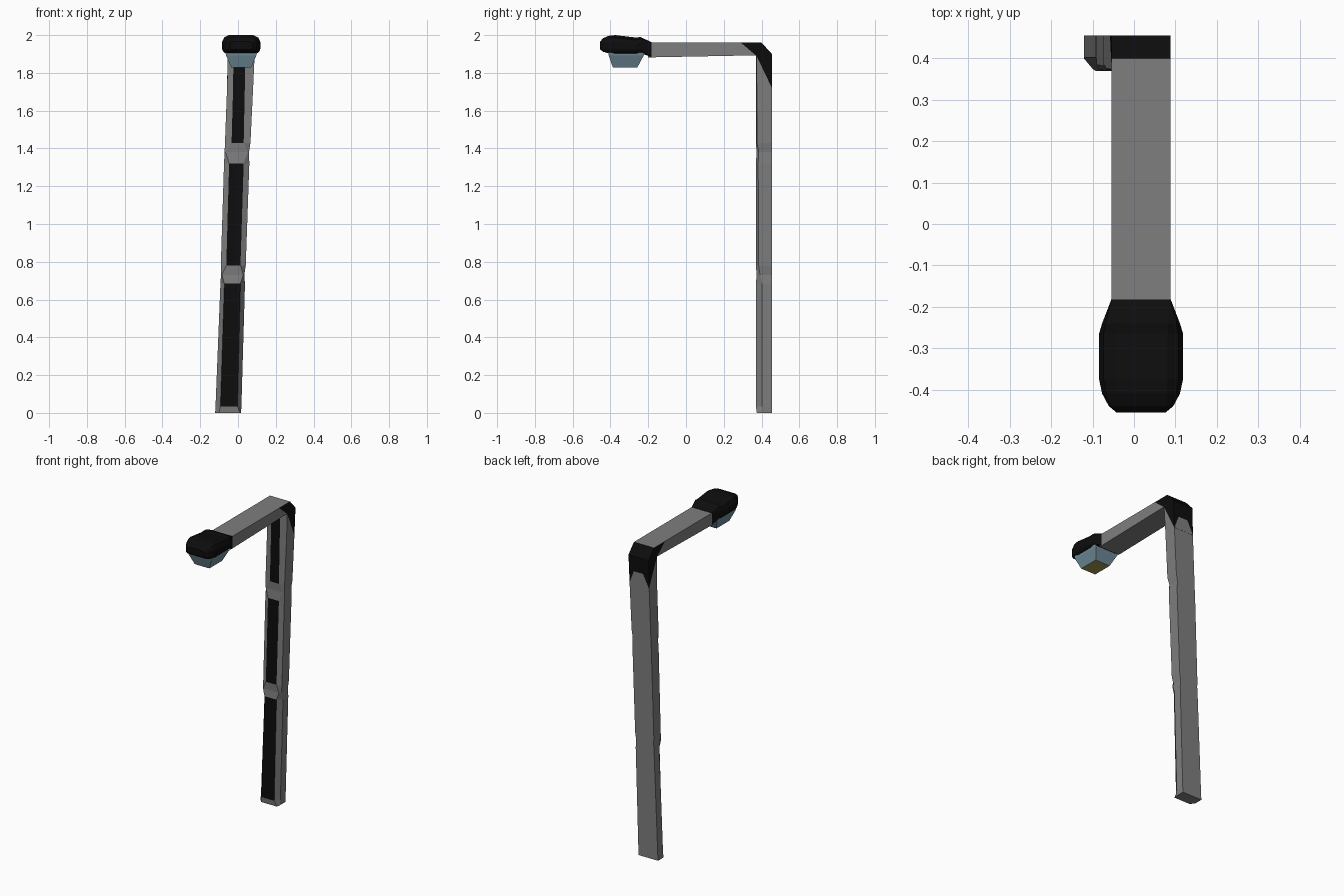
import bpy, bmesh

if "Cube" in bpy.data.objects:
    bpy.data.objects.remove(bpy.data.objects["Cube"])


def material(name, col):
    m = bpy.data.materials.new(name)
    m.diffuse_color = (*col, 1)
    m.use_nodes = True
    m.node_tree.nodes["Principled BSDF"].inputs["Base Color"].default_value = m.diffuse_color
    return m


GREY = material("grey_metal", (0.21, 0.21, 0.21))
DARK = material("dark_trim", (0.004, 0.004, 0.004))
GLASS = material("blue_glass", (0.17, 0.28, 0.34))
GLOW = material("lamp_glow", (0.36, 0.32, 0.08))


def loft(name, rings, mats, pick=lambda i, j: 0):
    """Skin closed rings of equal length; pick(i, j) is the material of span i, side j
    (i = -1 for the first cap, None for the last cap)."""
    bm = bmesh.new()
    vs = [[bm.verts.new(p) for p in r] for r in rings]
    n = len(rings[0])
    for i in range(len(vs) - 1):
        for j in range(n):
            k = (j + 1) % n
            f = bm.faces.new((vs[i][j], vs[i][k], vs[i + 1][k], vs[i + 1][j]))
            f.material_index = pick(i, j)
    bm.faces.new(vs[0][::-1]).material_index = pick(-1, 0)
    bm.faces.new(vs[-1]).material_index = pick(None, 0)
    bmesh.ops.recalc_face_normals(bm, faces=bm.faces)
    me = bpy.data.meshes.new(name)
    bm.to_mesh(me)
    bm.free()
    for m in mats:
        me.materials.append(m)
    ob = bpy.data.objects.new(name, me)
    bpy.context.collection.objects.link(ob)
    return ob


XL, XR, XC = -0.054, 0.088, 0.017   # arm sides and centre
BACK, FRONT = 0.455, 0.37

# Leaning pole: z, left, right, panel left, panel right, side y, front y
stations = [
    (0.00, -0.121, 0.016, -0.100, 0.012, 0.400, 0.375),
    (0.035, -0.119, 0.018, -0.093, -0.003, 0.402, 0.370),
    (0.685, -0.093, 0.037, -0.072, 0.013, 0.402, 0.370),
    (0.73, -0.090, 0.033, -0.085, 0.028, 0.392, 0.374),
    (0.78, -0.091, 0.041, -0.062, 0.013, 0.385, 0.370),
    (1.32, -0.074, 0.060, -0.047, 0.030, 0.382, 0.370),
    (1.38, -0.071, 0.058, -0.066, 0.052, 0.385, 0.374),
    (1.43, -0.069, 0.066, -0.034, 0.030, 0.376, 0.370),
    (1.72, -0.058, 0.080, -0.026, 0.036, 0.375, 0.370),
]
rings = [[(l, BACK, z), (r, BACK, z), (r, ys, z), (pr, yf, z), (pl, yf, z), (l, ys, z)]
         for z, l, r, pl, pr, ys, yf in stations]
# Slanted top, low at the back where the elbow cap starts
rings.append([(XL - .004, BACK, 1.725), (XR - .008, BACK, 1.725), (XR, .372, 1.893),
              (0.038, FRONT, 1.893), (-0.024, FRONT, 1.893), (XL, .372, 1.893)])
loft("pole", rings, [GREY, DARK],
     lambda i, j: int(j == 3 and i in (1, 4, 7, 8)))

# Elbow cap joining pole and arm (top face stays grey)
elbow = [(BACK, 1.72), (FRONT, 1.893), (0.29, 1.96), (0.40, 1.96), (BACK, 1.90)]
loft("elbow_cap", [[(x - (d if z < 1.8 else 0), y, z) for y, z in elbow]
                   for x, d in ((XL, .004), (XR, .008))], [DARK, GREY],
     lambda i, j: int(i == 0 and j == 2))

# Grey tongue of the pole running up the back of the elbow
tongue = [(XL - .003, 1.723), (XR - .008, 1.723), (0.050, 1.805), (-0.016, 1.805)]
loft("back_tongue", [[(x, y, z) for x, z in tongue] for y in (BACK - .01, BACK + .001)],
     [GREY])

# Horizontal arm
arm = [(-0.20, 1.96), (0.29, 1.96), (FRONT, 1.893), (-0.20, 1.882)]
loft("arm", [[(x, y, z) for y, z in arm] for x in (XL, XR)], [GREY])

# Lamp head: y, half width, bottom z, top z, chamfer
head = [
    (-0.455, 0.060, 1.925, 1.965, 0.010),
    (-0.440, 0.078, 1.912, 1.983, 0.020),
    (-0.410, 0.094, 1.904, 1.996, 0.032),
    (-0.375, 0.1015, 1.900, 2.000, 0.037),
    (-0.265, 0.1015, 1.900, 1.987, 0.037),
    (-0.240, 0.094, 1.904, 1.990, 0.028),
    (-0.183, 0.072, 1.884, 1.962, 0.003),
]


def section(y, w, zb, zt, c):
    half = [(w - c * .6, zb), (w - c * .15, zb + c * .35), (w, zb + c * .75),
            (w, zt - c), (w - c * .3, zt - c * .35), (w - c, zt)]
    return ([(XC + x, y, z) for x, z in half] +
            [(XC - x, y, z) for x, z in reversed(half)])


loft("lamp_head", [section(*s) for s in head], [DARK])


# Tapered glass lens under the head
def lens_ring(w, y0, y1, z):
    return [(XC - w, y0, z), (XC + w, y0, z), (XC + w, y1, z), (XC - w, y1, z)]


loft("lens", [lens_ring(0.084, -0.412, -0.218, 1.908),
              lens_ring(0.080, -0.409, -0.224, 1.892),
              lens_ring(0.052, -0.387, -0.258, 1.828)],
     [GLASS, GLOW], lambda i, j: int(i is None))
